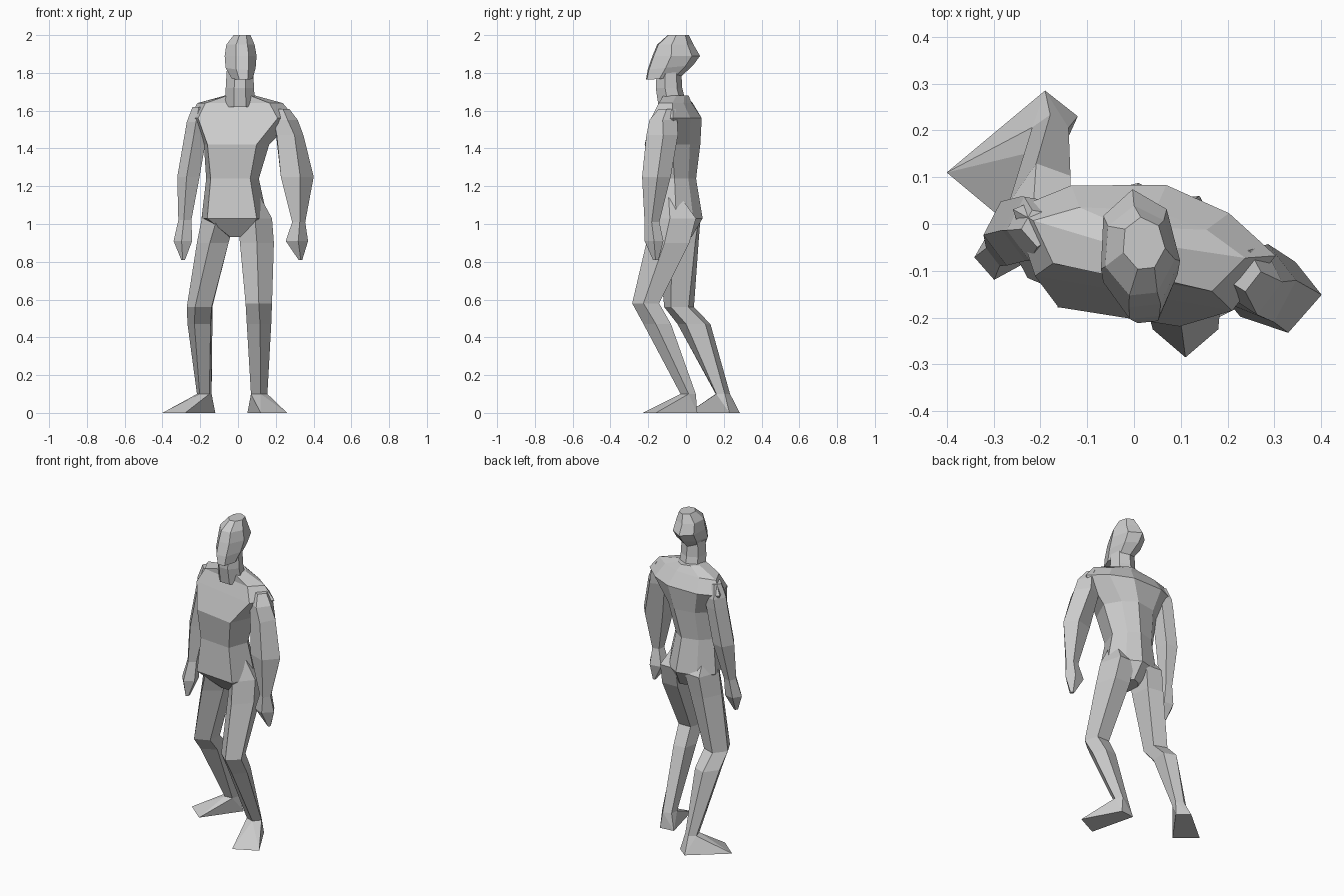
import bpy
import bmesh
from math import sin, cos, radians
from mathutils import Vector

default_cube = bpy.data.objects.get("Cube")
if default_cube:
    bpy.data.objects.remove(default_cube, do_unlink=True)

# One plain clay grey for the whole figure
clay = bpy.data.materials.new("clay_grey")
clay.use_nodes = True
grey = (0.6, 0.6, 0.6, 1)
clay.diffuse_color = grey
clay.node_tree.nodes["Principled BSDF"].inputs["Base Color"].default_value = grey

# Cross-section outlines in half widths, front is negative
LIMB = [(0, -1), (1, -.2), (.6, .9), (-.6, .9), (-1, -.2)]
BODY = [(-.75, -1), (.75, -1), (1, .1), (.6, .7), (.1, 1), (-.6, .7), (-1, .1)]
HEAD = [(-.4, -1), (.4, -1), (1, -.3), (.8, .6), (0, 1), (-.8, .6), (-1, -.3)]


def finish(name, bm):
    """Turn a bmesh into a flat shaded object."""
    bmesh.ops.recalc_face_normals(bm, faces=bm.faces)
    mesh = bpy.data.meshes.new(name)
    bm.to_mesh(mesh)
    bm.free()
    mesh.materials.append(clay)
    part = bpy.data.objects.new(name, mesh)
    bpy.context.collection.objects.link(part)
    return part


def ring_points(outline, x, y, z, width, depth, yaw=0, tilt=0):
    """Place an outline; sizes are in hundredths, yaw in degrees."""
    c, s = cos(radians(yaw)), sin(radians(yaw))
    points = []
    for u, v in outline:
        across, along = u * width / 2, v * depth / 2
        points.append(Vector((x + across * c - along * s,
                              y + across * s + along * c,
                              z + tilt * along)) / 100)
    return points


def loft(name, outline, rings):
    """Skin a stack of rings and cap both ends."""
    bm = bmesh.new()
    loops = [[bm.verts.new(p) for p in ring_points(outline, *ring)]
             for ring in rings]
    count = len(outline)
    for lower, upper in zip(loops, loops[1:]):
        for i in range(count):
            j = (i + 1) % count
            bm.faces.new((lower[i], lower[j], upper[j], upper[i]))
    bm.faces.new(loops[0])
    bm.faces.new(loops[-1])
    return finish(name, bm)


def foot(name, ankle, sole):
    """Wedge foot: hull of the ankle ring and four corners on the ground."""
    bm = bmesh.new()
    for point in ring_points(LIMB, *ankle):
        bm.verts.new(point)
    for x, y in sole:
        bm.verts.new((x / 100, y / 100, 0))
    bmesh.ops.convex_hull(bm, input=bm.verts)
    return finish(name, bm)


# Torso, from crotch to collar, twisted slightly to its right
loft("torso", BODY, [
    (1, -4, 93, 12, 14, -5),
    (-2, -5, 103, 35, 28, -5),
    (-3, -6, 124, 28, 23, -5),
    (-1, -6, 142, 35, 28, -9),
    (2, -3, 156, 57, 24, -10),
    (1, -4, 164, 46, 15, -10),
    (1, -5, 168, 16, 13, -5),
])

# Neck and forward leaning head
loft("neck", HEAD, [
    (1, -7, 162, 16, 15),
    (1, -9, 172, 15, 14),
    (1, -9, 181, 14, 13),
])
loft("head", HEAD, [
    (2, -12, 177, 11, 18, 6, .07),
    (1, -8, 183, 16, 24, 6, .1),
    (1, -5, 189, 17, 25, 6),
    (1, -5.5, 195, 15, 19, 6),
    (2, -4, 200, 9, 11, 6),
])

# Arms run from shoulder through elbow and wrist to the hand tip
loft("right_arm", LIMB, [
    (-20, -1, 162, 8, 8, -10),
    (-21, -1, 154, 12, 14, -10),
    (-22, -1, 148, 12, 14, -10),
    (-26, -2, 125, 12, 14, -10),
    (-28, -5, 102, 7, 8, -10),
    (-29, -7, 91, 10, 10, -10),
    (-29, -9, 81, 2, 3, -10),
])
loft("left_arm", LIMB, [
    (23, -10, 161, 8, 9, 10),
    (25, -12, 155, 13, 15, 10),
    (27, -13, 147, 15, 17, 20),
    (31, -16, 125, 18, 15, 15),
    (32, -18, 101, 7, 8, 10),
    (31, -17, 91, 12, 10, 10),
    (33, -16, 81, 2, 3, 10),
])

# Legs run from hip through knee and calf to the ankle
right_ankle = (-18, 19, 10, 8, 8, -35)
left_ankle = (11, 1, 10, 9, 8, 15)
loft("right_leg", LIMB, [
    (-10, -6, 112, 10, 14, -5),
    (-10, -4, 103, 18, 25, -5),
    (-13, -4, 90, 17, 22, -10),
    (-20, -4, 56, 14, 16, -20),
    (-20, 4, 47, 13, 18, -20),
    right_ankle,
])
loft("left_leg", LIMB, [
    (7, -8, 114, 10, 12),
    (9, -6, 103, 18, 25),
    (10, -9, 90, 18, 24),
    (11, -21, 58, 14, 15),
    (11, -15, 47, 13, 15, 5),
    left_ankle,
])

# Feet: two heel corners, then two toe corners
foot("right_foot", right_ankle, [(-12, 23), (-19, 28.5), (-40, 11), (-28, 1)])
foot("left_foot", left_ankle, [(5, 5), (14, 6), (26, -16), (12, -23)])
